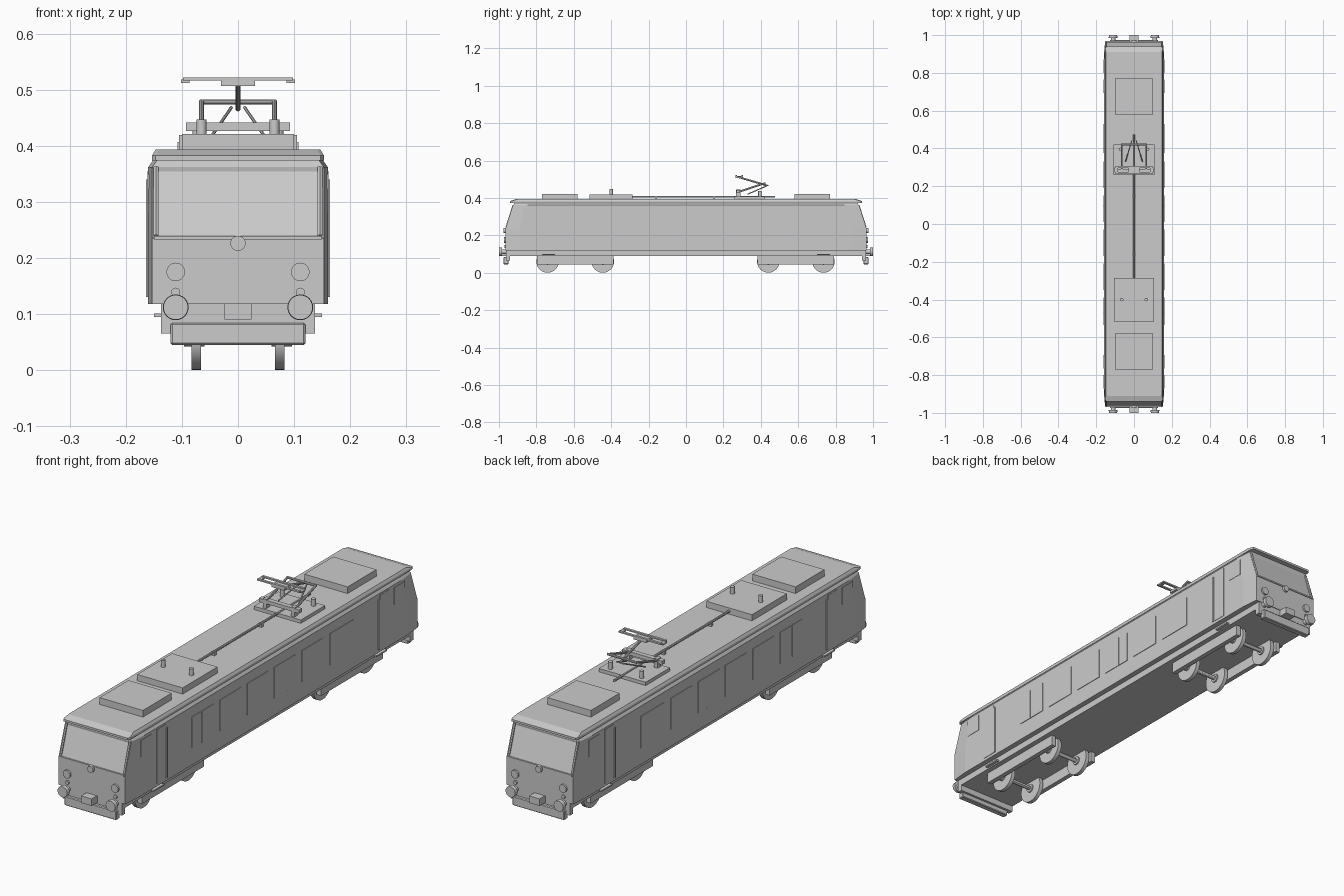
import bpy, bmesh, math
from mathutils import Vector

if "Cube" in bpy.data.objects:
    bpy.data.objects.remove(bpy.data.objects["Cube"])

grey = bpy.data.materials.new("plain_grey")
grey.diffuse_color = (0.6, 0.6, 0.6, 1)
grey.use_nodes = True
grey.node_tree.nodes["Principled BSDF"].inputs["Base Color"].default_value = grey.diffuse_color


def finish(name, bm, smooth=False):
    bmesh.ops.recalc_face_normals(bm, faces=bm.faces)
    me = bpy.data.meshes.new(name)
    bm.to_mesh(me)
    bm.free()
    me.materials.append(grey)
    ob = bpy.data.objects.new(name, me)
    bpy.context.collection.objects.link(ob)
    if smooth:
        bpy.ops.object.select_all(action='DESELECT')
        ob.select_set(True)
        bpy.context.view_layer.objects.active = ob
        bpy.ops.object.shade_smooth_by_angle()
    return ob


def box(name, x, y, z, bevel=0):
    """Box from (min, max) ranges."""
    bm = bmesh.new()
    bmesh.ops.create_cube(bm, size=1)
    for v in bm.verts:
        v.co = [(r[0] + r[1]) / 2 + c * (r[1] - r[0]) for r, c in zip((x, y, z), v.co)]
    if bevel:
        bmesh.ops.bevel(bm, geom=bm.edges[:], offset=bevel, segments=1, affect='EDGES')
    return finish(name, bm)


def rod(name, a, b, r, sides=24, r2=None):
    """Round bar between two points."""
    a, b = Vector(a), Vector(b)
    bm = bmesh.new()
    bmesh.ops.create_cone(bm, cap_ends=True, segments=sides, radius1=r,
                          radius2=r if r2 is None else r2, depth=(b - a).length)
    rot = Vector((0, 0, 1)).rotation_difference(b - a)
    for v in bm.verts:
        v.co = rot @ v.co + (a + b) / 2
    return finish(name, bm, True)


def loft(name, levels, corner, taper, screen=False):
    """Stack of eight-sided plan rings, each (z, half width, half length)."""
    bm = bmesh.new()
    rings = []
    for z, w, l in levels:
        quad = [(w, l - taper), (w - corner, l)]
        pts = (quad + [(-x, y) for x, y in quad[::-1]] +
               [(-x, -y) for x, y in quad] + [(x, -y) for x, y in quad[::-1]])
        rings.append([bm.verts.new((x, y, z)) for x, y in pts])
    bm.faces.new(rings[0])
    bm.faces.new(rings[-1])
    for lo, hi in zip(rings, rings[1:]):
        for i in range(8):
            j = (i + 1) % 8
            bm.faces.new((lo[i], lo[j], hi[j], hi[i]))
    bmesh.ops.recalc_face_normals(bm, faces=bm.faces)
    if screen:  # recessed windscreens in the sloping ends
        ends = [f for f in bm.faces if abs(f.normal.y) > 0.8 and f.calc_center_median().z > 0.25]
        bmesh.ops.inset_individual(bm, faces=ends, thickness=0.010, depth=-0.004)
    return finish(name, bm)


# Body shell, sill and roof
loft("body_shell", [(.118, .16, .965), (.235, .16, .965), (.362, .16, .922)], .007, .075, True)
loft("body_shoulder", [(.362, .16, .922), (.376, .15, .918)], .007, .075)
loft("roof", [(.374, .153, .94), (.383, .153, .94), (.393, .147, .91)], .006, .01)
box("sill", (-.137, .137), (-.962, .962), (.09, .119))

# Roof equipment
for s in (-1, 1):
    y = .675 * s
    box("roof_hatch", (-.1, .1), (y - .095, y + .095), (.39, .421))
box("equipment_box", (-.105, .105), (-.515, -.285), (.39, .419))
box("pantograph_base", (-.108, .108), (.26, .42), (.39, .407))
rod("roof_cable", (0, -.29, .406), (0, .475, .406), .005, 8)
for y in (-.16, .15):
    box("cable_support", (-.008, .008), (y - .006, y + .006), (.39, .407))

for s in (-1, 1):
    rod("box_insulator", (.065 * s, -.4, .415), (.065 * s, -.4, .447), .009, 16)
    rod("base_insulator", (.072 * s, .395, .405), (.072 * s, .395, .436), .009, 16)
    # Pantograph lower arms and their feet
    box("arm_foot", (.065 * s - .008, .065 * s + .008), (.268, .292), (.405, .445))
    rod("lower_arm", (.065 * s, .28, .432), (.065 * s, .42, .478), .005, 10)
    rod("link_arm", (.045 * s, .33, .42), (.012 * s, .44, .468), .003, 8)
    # Collector strips with turned-down ends
    y = .285 + .016 * s
    box("collector_strip", (-.098, .098), (y - .005, y + .005), (.516, .522))
    box("collector_end", (.094 * s - .008, .094 * s + .008), (.272, .298), (.512, .518))

# Pantograph cross members and upper arm
box("base_bar", (-.093, .093), (.27, .29), (.426, .441))
rod("knee_bar", (-.068, .42, .478), (.068, .42, .478), .005, 10)
rod("upper_arm", (0, .435, .466), (0, .285, .51), .005, 10)
box("collector_mount", (-.03, .03), (.265, .305), (.506, .517))

# Cab ends
for s in (-1, 1):
    def along(a, b):
        return tuple(sorted((a * s, b * s)))
    box("windscreen_ledge", (-.15, .15), along(.955, .968), (.233, .239))
    rod("top_lamp", (0, .955 * s, .226), (0, .975 * s, .226), .0135)
    box("coupler", (-.024, .024), along(.95, 1), (.09, .119))
    box("snow_plough", (-.12, .12), along(.95, .975), (.045, .084), .003)
    box("buffer_beam", (-.137, .137), along(.94, .962), (.065, .118))
    for t in (-1, 1):
        x = .111 * t
        rod("headlight", (x, .955 * s, .175), (x, .973 * s, .175), .0165)
        rod("marker_lamp", (x, .955 * s, .139), (x, .971 * s, .139), .008, 16)
        rod("buffer_shaft", (x, .95 * s, .112), (x, .99 * s, .112), .012, 16)
        rod("buffer_head", (x, .985 * s, .112), (x, s, .112), .023, 24, .022)
        # Windscreen side posts
        rod("screen_post", (.146 * t, .961 * s, .24), (.146 * t, .922 * s, .362), .005, 6)

# Side panels, doors and cab windows
panels = [(-.535, -.39), (-.35, -.21), (-.17, -.03), (.01, .15), (.19, .33), (.375, .53)]
for t in (-1, 1):
    def out(a, b):
        return tuple(sorted((a * t, b * t)))
    for a, b in panels:
        box("side_panel", out(.158, .1625), (a, b), (.19, .32))
    for a in (-.47, .095):
        box("panel_divider", out(.158, .1635), (a - .002, a + .002), (.19, .32))
    for s in (-1, 1):
        def along(a, b):
            return tuple(sorted((a * s, b * s)))
        box("cab_door", out(.158, .1615), along(.705, .765), (.13, .355))
        box("door_handrail", out(.158, .164), along(.695, .702), (.13, .34))
        box("cab_window", out(.157, .1615), along(.8, .87), (.28, .35))
        box("door_step", out(.13, .15), along(.7, .77), (.095, .101))

# Bogies
for c in (-.5925, .5875):
    for t in (-1, 1):
        xs = sorted((.095 * t, .115 * t))
        box("bogie_frame", xs, (c - .205, c + .205), (.045, .092))
    for d in (-.1475, .1475):
        y = c + d
        rod("axle", (-.09, y, .06), (.09, y, .06), .009, 12)
        for t in (-1, 1):
            rod("wheel", (.068 * t, y, .06), (.083 * t, y, .06), .06, 32)
            rod("wheel_flange", (.066 * t, y, .06), (.07 * t, y, .06), .06, 32)
            rod("wheel_hub", (.06 * t, y, .06), (.096 * t, y, .06), .018, 16)
